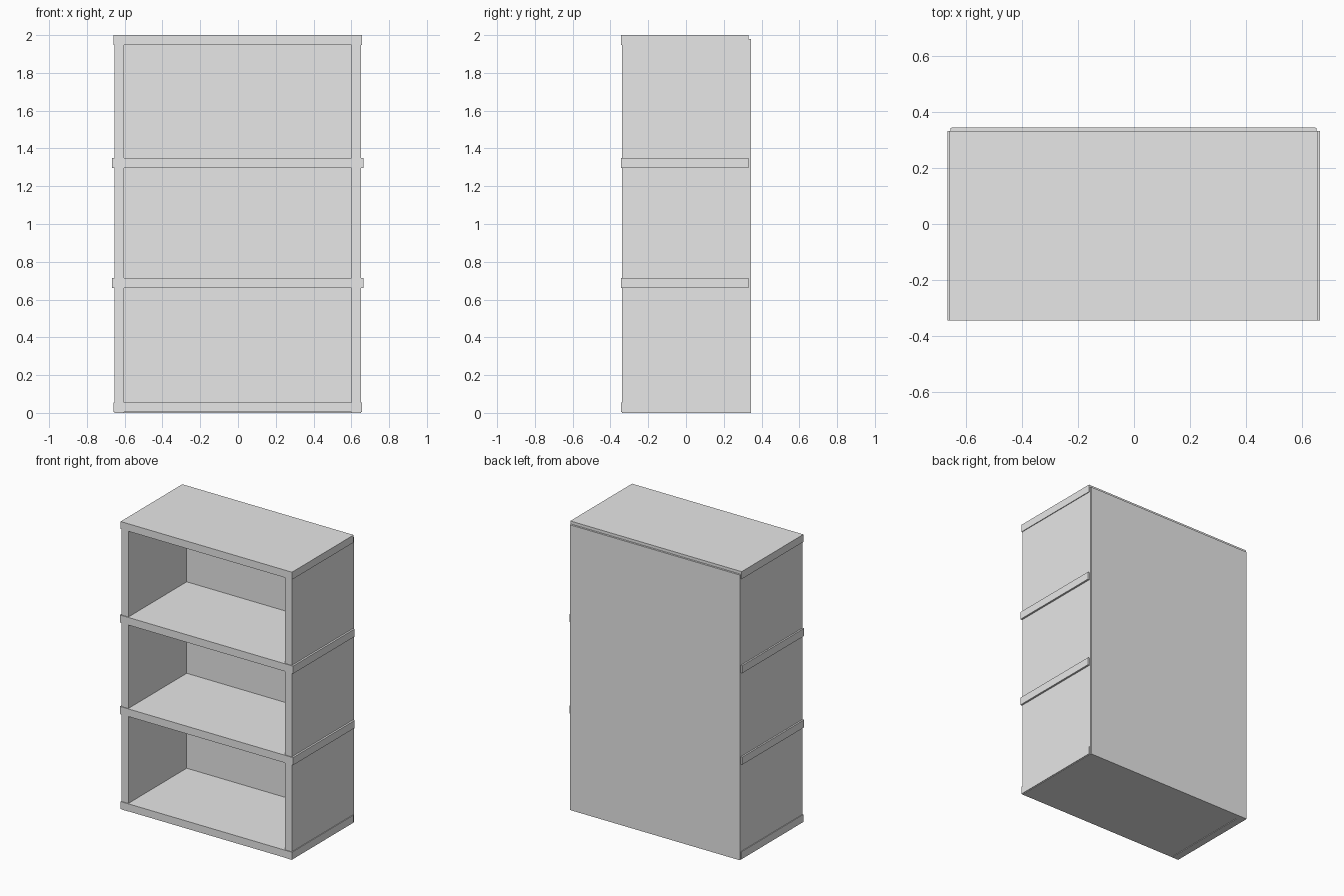
import bpy

cube = bpy.data.objects.get("Cube")
if cube:
    bpy.data.objects.remove(cube, do_unlink=True)

# Single plain grey finish
grey = bpy.data.materials.new("light_grey")
grey.diffuse_color = (0.8, 0.8, 0.8, 1)
grey.use_nodes = True
grey.node_tree.nodes["Principled BSDF"].inputs["Base Color"].default_value = (0.8, 0.8, 0.8, 1)


def board(name, x, y, z):
    """Flat board spanning the given (min, max) ranges."""
    spans = (x, y, z)
    bpy.ops.mesh.primitive_cube_add(size=1, location=[(a + b) / 2 for a, b in spans])
    obj = bpy.context.object
    obj.name = name
    obj.scale = [b - a for a, b in spans]
    bpy.ops.object.transform_apply(location=False, rotation=False, scale=True)
    obj.data.materials.append(grey)
    return obj


# Upright side panels
board("right_side", (-0.655, -0.604), (-0.34, 0.343), (0, 1.98))
board("left_side", (0.6, 0.651), (-0.34, 0.343), (0, 1.98))

# Back panel, standing slightly proud of the shelves
board("back_panel", (-0.652, 0.648), (0.3, 0.345), (0, 1.98))

# Horizontal boards; the two middle ones overhang a little more
DEPTH = (-0.345, 0.332)
board("bottom_board", (-0.66, 0.656), DEPTH, (0.004, 0.056))
board("lower_shelf", (-0.666, 0.664), DEPTH, (0.662, 0.715))
board("upper_shelf", (-0.666, 0.664), DEPTH, (1.297, 1.35))
board("top_board", (-0.66, 0.656), DEPTH, (1.948, 2.0))
